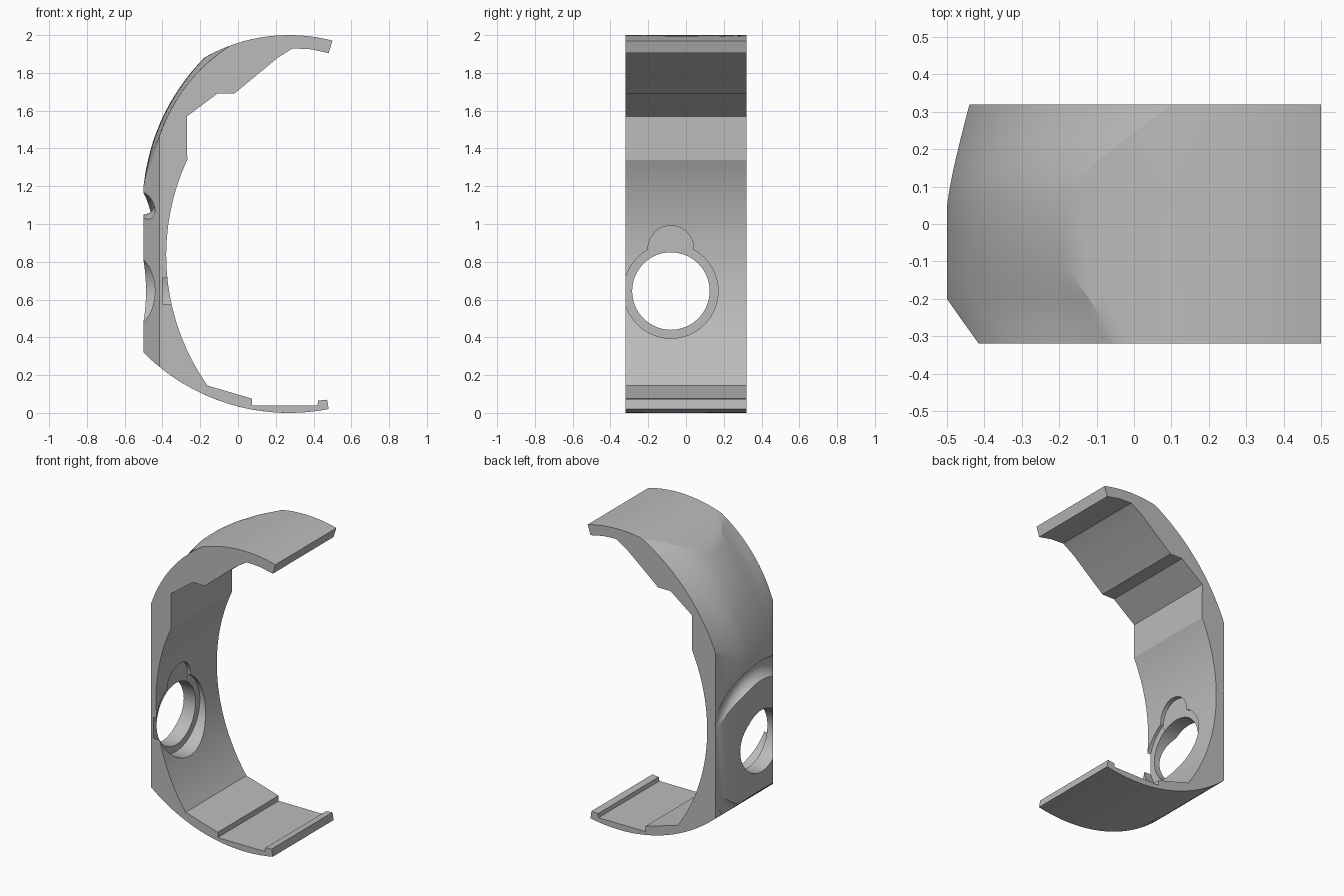
import bpy, bmesh, math
from mathutils import Vector, Matrix

cube = bpy.data.objects.get("Cube")
if cube:
    bpy.data.objects.remove(cube, do_unlink=True)

grey = bpy.data.materials.new("light_grey")
grey.use_nodes = True
colour = (0.5, 0.5, 0.5, 1)
grey.diffuse_color = colour
grey.node_tree.nodes["Principled BSDF"].inputs["Base Color"].default_value = colour

HALF = 0.32                    # half depth of the band
HOLE_Y, HOLE_Z = -0.08, 0.645  # centre of the round opening


def top_z(x):
    return 1.1 + math.sqrt(0.9 ** 2 - (x - 0.27) ** 2)


def bottom_z(x):
    return 1.087 - math.sqrt(1.087 ** 2 - (x - 0.27) ** 2)


def inner_x(z):
    return 0.82 - math.sqrt(1.2 ** 2 - (z - 0.835) ** 2)


def span(a, b, n):
    return [a + (b - a) * i / n for i in range(n + 1)]


def bulged(a, b, n, rise=0.085):
    """Shallow arc from a to b, bowed outwards."""
    a, b = Vector(a), Vector(b)
    d = b - a
    side = Vector((-d.y, d.x))
    return [tuple(a + d * t + side * rise * 4 * t * (1 - t)) for t in span(0, 1, n)]


def section(wall_x, wall_z, crease_x):
    """Closed x-z outline of the band at one depth."""
    outer = [(x, bottom_z(x)) for x in span(0.48, wall_x, 24)]
    outer += bulged((wall_x, wall_z), (crease_x, top_z(crease_x)), 20)
    outer += [(x, top_z(x)) for x in span(crease_x, 0.5, 16)[1:]]
    inner = [(0.48, 1.905), (0.385, 1.925), (0.29, 1.93), (0.21, 1.88), (-0.02, 1.69),
             (-0.11, 1.69), (-0.27, 1.57)]
    inner += [(inner_x(z), z) for z in span(1.34, 0.145, 36)]
    inner += [(0.075, 0.075), (0.075, 0.04), (0.42, 0.04), (0.425, 0.065), (0.472, 0.07)]
    return outer + inner


def finish(bm, name):
    bmesh.ops.recalc_face_normals(bm, faces=bm.faces)
    mesh = bpy.data.meshes.new(name)
    bm.to_mesh(mesh)
    bm.free()
    mesh.materials.append(grey)
    obj = bpy.data.objects.new(name, mesh)
    bpy.context.collection.objects.link(obj)
    return obj


# Band: sections lofted from front to back (depth, wall x, wall top, crease x)
stations = [(-HALF, -0.415, 1.47, -0.04), (-0.26, -0.458, 1.34, -0.08),
            (-0.2, -0.5, 1.2, -0.12), (-0.13, -0.5, 1.19, -0.17),
            (-0.04, -0.5, 1.19, -0.18), (0.05, -0.5, 1.2, -0.18),
            (0.1, -0.492, 1.23, -0.155), (0.15, -0.482, 1.26, -0.12),
            (0.23, -0.463, 1.31, -0.02), (HALF, -0.44, 1.37, 0.1)]
bm = bmesh.new()
rings = [[bm.verts.new((x, y, z)) for x, z in section(*spec)] for y, *spec in stations]
for a, b in zip(rings, rings[1:]):
    for i in range(len(a)):
        j = (i + 1) % len(a)
        bm.faces.new((a[i], a[j], b[j], b[i]))
bm.faces.new(rings[0])
bm.faces.new(rings[-1])
band = finish(bm, "curved_band")


def cut(cutter):
    cutter.hide_render = True
    cutter.hide_set(True)
    mod = band.modifiers.new(cutter.name, "BOOLEAN")
    mod.operation = "DIFFERENCE"
    mod.solver = "EXACT"
    mod.object = cutter


def round_cutter(name, radius, z, x0, x1):
    bm = bmesh.new()
    place = Matrix.Translation(((x0 + x1) / 2, HOLE_Y, z)) @ Matrix.Rotation(math.pi / 2, 4, "Y")
    bmesh.ops.create_cone(bm, cap_ends=True, segments=64, radius1=radius, radius2=radius,
                          depth=x1 - x0, matrix=place)
    cut(finish(bm, name))


# Round opening, its inner seat and the small lobe above it
round_cutter("opening_cutter", 0.205, HOLE_Z, -0.7, 0)
round_cutter("seat_cutter", 0.25, HOLE_Z, -0.4, 0)
round_cutter("lobe_cutter", 0.121, 0.87, -0.401, 0.02)

# Rounded groove around the opening on the outside
bpy.ops.mesh.primitive_torus_add(major_radius=0.47, minor_radius=0.066, major_segments=96,
                                 minor_segments=24, location=(-0.505, HOLE_Y, HOLE_Z),
                                 rotation=(0, math.pi / 2, 0))
groove = bpy.context.object
groove.name = "groove_cutter"
groove.data.materials.append(grey)
cut(groove)

# Bake the cuts, then smooth the curved faces
bpy.context.view_layer.update()
evaluated = band.evaluated_get(bpy.context.evaluated_depsgraph_get())
baked = bpy.data.meshes.new_from_object(evaluated)
band.modifiers.clear()
band.data = baked
for obj in [o for o in bpy.data.objects if o.name.endswith("_cutter")]:
    bpy.data.objects.remove(obj, do_unlink=True)
bpy.ops.object.select_all(action="DESELECT")
band.select_set(True)
bpy.context.view_layer.objects.active = band
bpy.ops.object.shade_smooth_by_angle(angle=math.radians(20))
